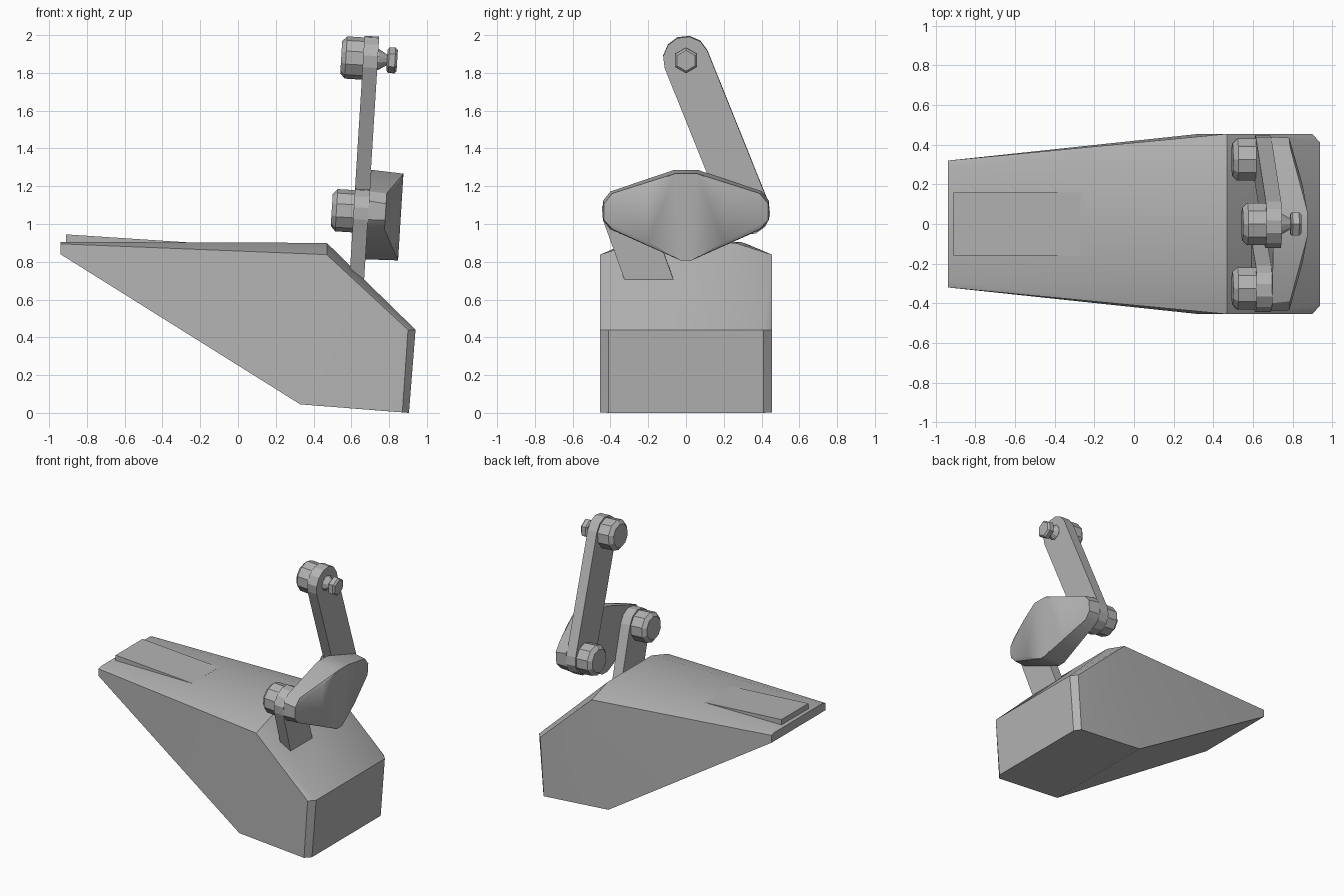
import bpy, bmesh, math
from mathutils import Matrix, Vector

cube = bpy.data.objects.get("Cube")
if cube:
    bpy.data.objects.remove(cube, do_unlink=True)

grey = bpy.data.materials.new("plain_grey")
colour = (0.45, 0.45, 0.45, 1)
grey.diffuse_color = colour
grey.use_nodes = True
grey.node_tree.nodes["Principled BSDF"].inputs["Base Color"].default_value = colour

# The linkage leans slightly; its parts use local axes (along the bolts, y, up)
LEAN = Matrix.Translation((0.651, 0, 1.065)) @ Matrix.Rotation(0.062, 4, 'Y')
THICK = 0.039
TOP_W = 0.81
PIVOT_Y = 0.325


def finish(name, bm, matrix=None, smooth=None):
    bmesh.ops.recalc_face_normals(bm, faces=bm.faces)
    if matrix:
        bm.transform(matrix)
    mesh = bpy.data.meshes.new(name)
    bm.to_mesh(mesh)
    bm.free()
    mesh.materials.append(grey)
    obj = bpy.data.objects.new(name, mesh)
    bpy.context.collection.objects.link(obj)
    if smooth:
        bpy.ops.object.select_all(action='DESELECT')
        obj.select_set(True)
        bpy.context.view_layer.objects.active = obj
        bpy.ops.object.shade_smooth_by_angle(angle=math.radians(smooth))
    return obj


def mirrored_hull(name, points, matrix=None, smooth=None):
    """Convex solid from points mirrored across y."""
    bm = bmesh.new()
    for x, y, z in points:
        for side in (-1, 1):
            bm.verts.new((x, side * y, z))
    result = bmesh.ops.convex_hull(bm, input=bm.verts)
    loose = [v for v in bm.verts if not v.link_faces]
    bmesh.ops.delete(bm, geom=loose, context='VERTS')
    bmesh.ops.dissolve_limit(bm, angle_limit=math.radians(1),
                             verts=bm.verts, edges=bm.edges)
    return finish(name, bm, matrix, smooth)


def arm(name, start, end, radius, round_end):
    """Flat bar with a rounded start and a round or square end."""
    a, b = Vector(start), Vector(end)
    along = (b - a).normalized()
    across = Vector((-along.y, along.x))
    outline = []
    steps = 6
    for i in range(steps + 1):
        t = math.pi * i / steps
        outline.append(a + radius * (across * math.cos(t) - along * math.sin(t)))
    if round_end:
        for i in range(steps + 1):
            t = math.pi * i / steps
            outline.append(b + radius * (along * math.sin(t) - across * math.cos(t)))
    else:
        # square end is cut level
        for side in (-1, 1):
            edge = a + across * side * radius
            outline.append(edge + along * ((b.y - edge.y) / along.y))
    bm = bmesh.new()
    face = bm.faces.new([bm.verts.new((-THICK, p.x, p.y)) for p in outline])
    ext = bmesh.ops.extrude_face_region(bm, geom=[face])
    moved = [v for v in ext["geom"] if isinstance(v, bmesh.types.BMVert)]
    bmesh.ops.translate(bm, vec=(2 * THICK, 0, 0), verts=moved)
    return finish(name, bm, LEAN)


def turned(name, y, w, sides, profile):
    """Faceted solid turned around the bolt axis; profile is (position, radius)."""
    bm = bmesh.new()
    rings = []
    for u, r in profile:
        ring = []
        for i in range(sides):
            t = 2 * math.pi * i / sides
            ring.append(bm.verts.new((u, y + r * math.sin(t), w + r * math.cos(t))))
        rings.append(ring)
    for r0, r1 in zip(rings, rings[1:]):
        for i in range(sides):
            j = (i + 1) % sides
            bm.faces.new((r0[i], r0[j], r1[j], r1[i]))
    bm.faces.new(rings[0])
    bm.faces.new(rings[-1])
    return finish(name, bm, LEAN)


# Wedge body with chamfered front corners and softened top edges
mirrored_hull("wedge_body", [
    (-0.94, 0.32, 0.84), (-0.94, 0.32, 0.895), (-0.94, 0.29, 0.905),
    (0.47, 0.26, 0.90), (0.47, 0.455, 0.838),
    (0.94, 0.41, 0.44), (0.90, 0.455, 0.44),
    (0.905, 0.41, 0.0), (0.87, 0.455, 0.003),
    (0.33, 0.455, 0.045)], smooth=25)

# Thin raised wedge on the rear deck
mirrored_hull("deck_wedge", [
    (-0.91, 0.16, 0.945), (-0.91, 0.16, 0.89),
    (-0.27, 0.16, 0.903), (-0.27, 0.16, 0.89)])

# Link arms
arm("upper_arm", (PIVOT_Y, 0), (0, TOP_W), 0.122, True)
arm("lower_arm", (-PIVOT_Y, 0), (-0.19, -0.375), 0.122, False)

# Rocker pod joining the two lower pivots
mirrored_hull("rocker_pod", [
    (THICK, 0.44, 0.06), (THICK, 0.44, -0.04),
    (THICK, 0.40, 0.11), (THICK, 0.40, -0.09),
    (THICK, 0.06, 0.225), (THICK, 0.03, -0.25),
    (0.13, 0.435, 0.05), (0.13, 0.435, -0.035),
    (0.13, 0.39, 0.105), (0.13, 0.39, -0.085),
    (0.19, 0.20, 0.155), (0.19, 0.20, -0.15),
    (0.212, 0.06, 0.215), (0.212, 0.03, -0.245)], LEAN, smooth=25)

# Bolt heads on the rear faces of the arms
head = [(-THICK + 0.01, 0.112), (-0.13, 0.112), (-0.155, 0.085)]
for label, y, w in (("right", -PIVOT_Y, 0), ("left", PIVOT_Y, 0), ("top", 0, TOP_W)):
    turned(label + "_bolt_head", y, w, 10, head)

# Tapered stud and hexagonal nut at the top pivot
turned("top_stud", 0, TOP_W, 10, [(THICK - 0.01, 0.055), (THICK + 0.005, 0.055),
                                  (0.085, 0.03), (0.10, 0.03)])
turned("top_nut", 0, TOP_W, 6, [(0.088, 0.055), (0.097, 0.068),
                                (0.13, 0.068), (0.142, 0.055)])
